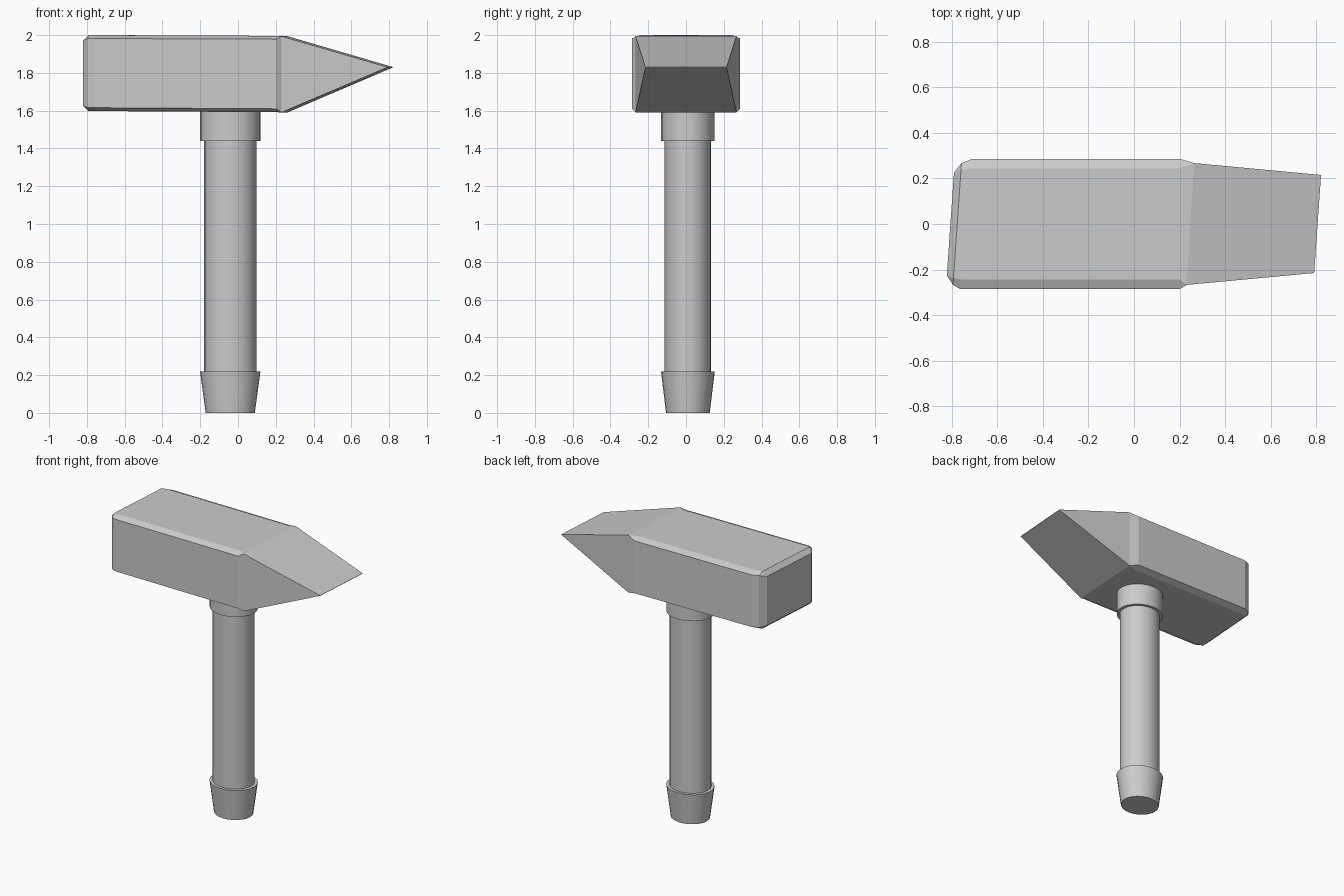
import bpy, bmesh, math

if "Cube" in bpy.data.objects:
    bpy.data.objects.remove(bpy.data.objects["Cube"])


def finish(name, bm, angle):
    bmesh.ops.remove_doubles(bm, verts=bm.verts, dist=0.0005)
    bmesh.ops.recalc_face_normals(bm, faces=bm.faces)
    mesh = bpy.data.meshes.new(name)
    bm.to_mesh(mesh)
    bm.free()
    obj = bpy.data.objects.new(name, mesh)
    bpy.context.collection.objects.link(obj)
    bpy.ops.object.select_all(action='DESELECT')
    obj.select_set(True)
    bpy.context.view_layer.objects.active = obj
    if angle:
        bpy.ops.object.shade_smooth_by_angle(angle=math.radians(angle))
    return obj


def loft(name, rings, angle=0):
    bm = bmesh.new()
    loops = [[bm.verts.new(p) for p in ring] for ring in rings]
    for a, b in zip(loops, loops[1:]):
        n = len(a)
        for i in range(n):
            j = (i + 1) % n
            bm.faces.new((a[i], a[j], b[j], b[i]))
    bm.faces.new(loops[0])
    bm.faces.new(loops[-1])
    return finish(name, bm, angle)


def oval(radius, z, sides=24):
    # handle cross-section, slightly narrower front to back
    return [(-0.041 + radius * math.cos(2 * math.pi * i / sides),
             0.01 + 0.89 * radius * math.sin(2 * math.pi * i / sides), z)
            for i in range(sides)]


def block(x, shear, h, low, high, cy, cz):
    # chamfered rectangle across the head
    yz = [(-h, low + cz), (-h + cy, low), (h - cy, low), (h, low + cz),
          (h, high - cz), (h - cy, high), (-h + cy, high), (-h, high - cz)]
    return [(x + shear * y, y, z) for y, z in yz]


# handle: flared butt, shaft and collar under the head
loft("handle_butt", [oval(0.13, 0), oval(0.16, 0.22)], 30)
loft("handle_shaft", [oval(0.138, 0.2), oval(0.138, 1.5)], 30)
loft("handle_collar", [oval(0.159, 1.44), oval(0.159, 1.63)], 30)

# head: chamfered striking end, long block, wedge peen
loft("hammer_head", [
    block(-0.805, 0.07, 0.225, 1.625, 1.97, 0, 0),
    block(-0.775, 0.07, 0.267, 1.598, 2.0, 0.03, 0.018),
    block(-0.735, 0.09, 0.286, 1.598, 2.0, 0.042, 0.018),
    block(0.2, 0.0, 0.286, 1.592, 1.996, 0.042, 0.018),
    block(0.247, 0.06, 0.267, 1.591, 1.994, 0, 0),
    block(0.805, 0.07, 0.215, 1.829, 1.831, 0, 0),
])
